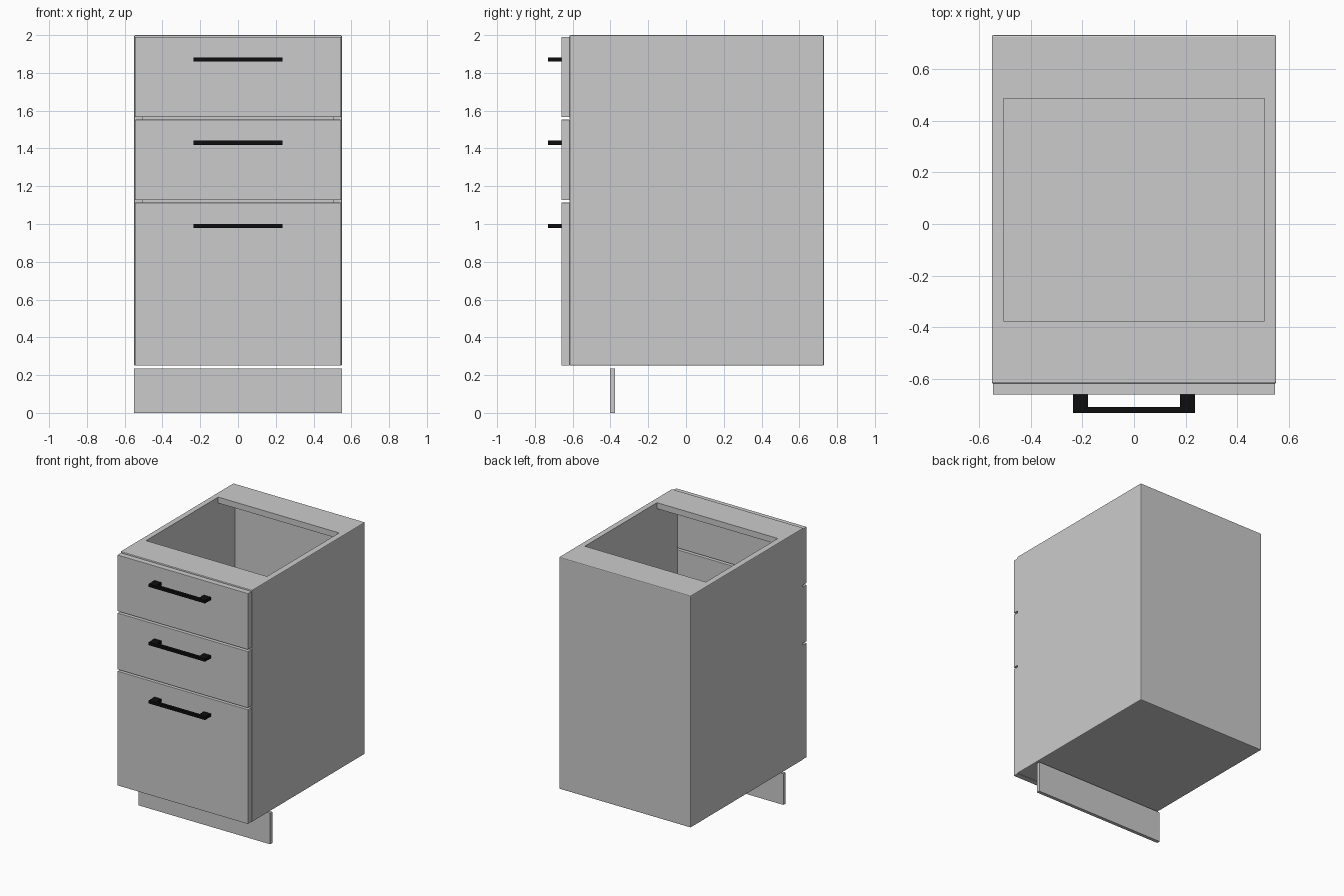
import bpy

if "Cube" in bpy.data.objects:
    bpy.data.objects.remove(bpy.data.objects["Cube"])


def box(name, lo, hi, bevel=0.0):
    """Axis-aligned box between two corners, with an optional small edge bevel."""
    centre = [(a + b) / 2 for a, b in zip(lo, hi)]
    bpy.ops.mesh.primitive_cube_add(size=1, location=centre)
    ob = bpy.context.object
    ob.name = name
    ob.scale = [b - a for a, b in zip(lo, hi)]
    bpy.ops.object.transform_apply(location=False, rotation=False, scale=True)
    if bevel:
        mod = ob.modifiers.new("edge_bevel", 'BEVEL')
        mod.width = bevel
        mod.segments = 2
    return ob


def boolean(ob, other, operation):
    """Combine another object into ob, then remove it."""
    mod = ob.modifiers.new("boolean", 'BOOLEAN')
    mod.operation = operation
    mod.solver = 'EXACT'
    mod.object = other
    bpy.context.view_layer.objects.active = ob
    for m in list(ob.modifiers):
        bpy.ops.object.modifier_apply(modifier=m.name)
    bpy.data.objects.remove(other, do_unlink=True)


T = 0.045                       # panel thickness
W, Y0, Y1 = 0.55, -0.617, 0.73  # carcass half width, front and back
Z0, Z1 = 0.25, 2.0

# Carcass: open at the front, with two stretcher rails left across the top
carcass = box("carcass", (-W, Y0, Z0), (W, Y1, Z1), bevel=0.006)
boolean(carcass, box("cavity", (T - W, Y0 - 0.1, Z0 + T), (W - T, Y1 - T, Z1 - T)), 'DIFFERENCE')
boolean(carcass, box("top_opening", (T - W, -0.375, Z1 - 2 * T), (W - T, 0.485, Z1 + 0.1)), 'DIFFERENCE')

# Recessed toe kick board
box("toe_kick", (-W, -0.402, 0.0), (W, -0.376, 0.235))

black = bpy.data.materials.new("black_metal")
black.diffuse_color = (0.004, 0.004, 0.004, 1)
black.use_nodes = True
black.node_tree.nodes["Principled BSDF"].inputs["Base Color"].default_value = black.diffuse_color

# Drawer fronts, each with a flat bar handle
drawers = [("top", 1.566, 1.99, 1.87), ("middle", 1.126, 1.552, 1.43), ("bottom", 0.25, 1.113, 0.99)]
for label, z0, z1, hz in drawers:
    box(label + "_drawer_front", (-0.545, -0.66, z0), (0.545, Y0, z1), bevel=0.002)
    h0, h1 = hz - 0.011, hz + 0.011
    handle = box(label + "_handle", (-0.235, -0.73, h0), (0.235, -0.658, h1))
    # Cut away the hand gap to leave two wide posts and a slim bar
    boolean(handle, box("hand_gap", (-0.177, -0.708, h0 - 0.1), (0.177, -0.5, h1 + 0.1)), 'DIFFERENCE')
    handle.data.materials.clear()
    handle.data.materials.append(black)
